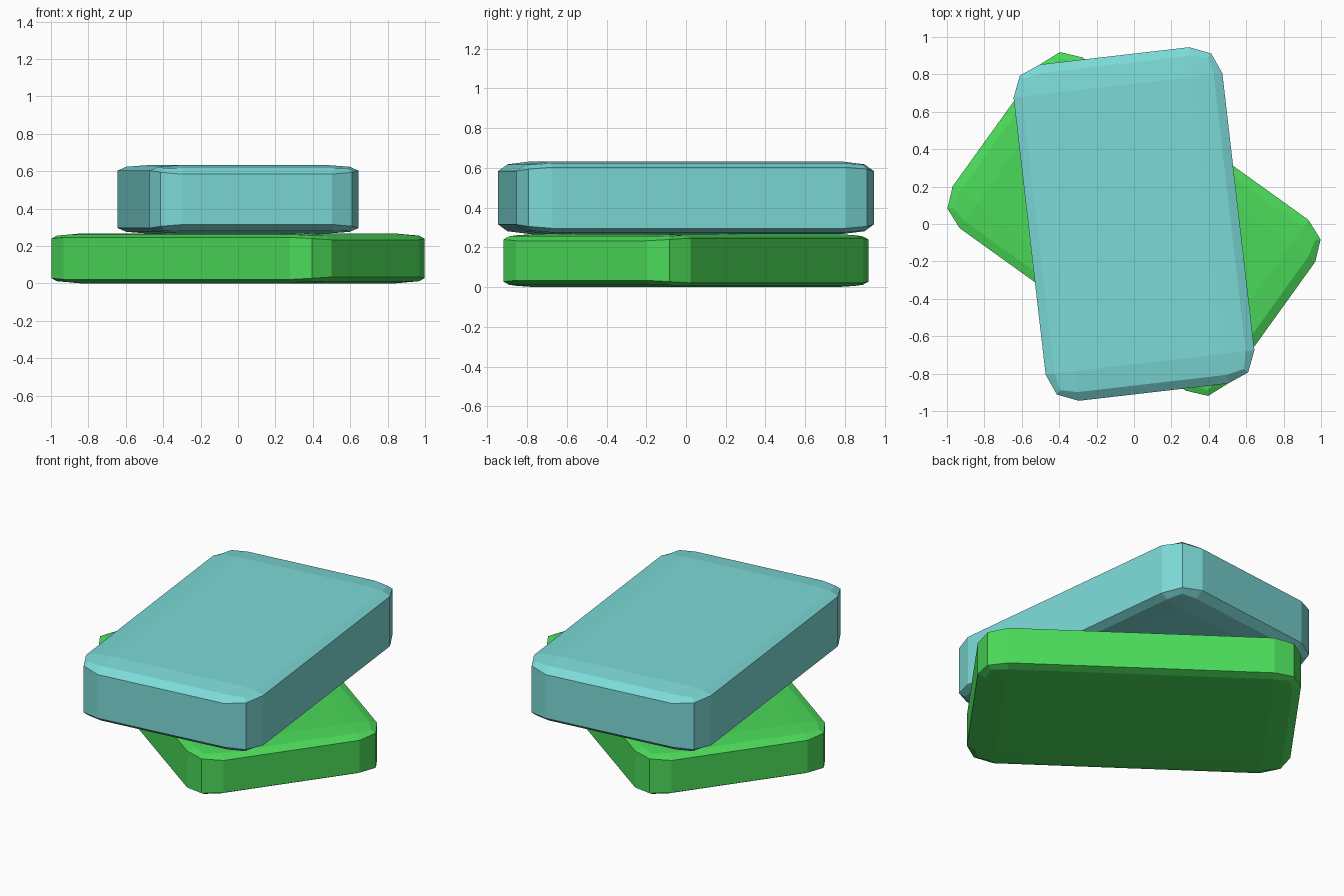
import bpy, bmesh
from math import radians, sin, cos

if "Cube" in bpy.data.objects:
    bpy.data.objects.remove(bpy.data.objects["Cube"])

R = 0.16                     # corner radius seen from above
S45 = 1 - 0.7071             # inset share of a 45 degree point on an arc
S111 = 1 - 0.5774            # inset share at the centre of a rounded corner


def slab(name, z0, z1, angle, end_drop, side_drop, color, hx=0.905, hy=0.562):
    """Pillow-edged slab: long axis along local x, two-step rounding on every edge."""
    bm = bmesh.new()
    zc, hz = (z0 + z1) / 2, (z1 - z0) / 2
    a = radians(angle)
    mid_drop = (end_drop + side_drop) / 2
    # points of one corner: (inset x, inset y, drop from the top)
    corner = {
        "E": (0, R, end_drop), "M": (R * S45, R * S45, mid_drop), "L": (R, 0, side_drop),
        "e": (R * S45, R, end_drop * S45), "c": (R * S111, R * S111, mid_drop * S111),
        "l": (R, R * S45, side_drop * S45), "t": (R, R, 0),
    }
    v = {}
    for sx in (-1, 1):
        for sy in (-1, 1):
            for sz in (-1, 1):
                for k, (ix, iy, d) in corner.items():
                    x, y = sx * (hx - ix), sy * (hy - iy)
                    v[k, sx, sy, sz] = bm.verts.new((
                        x * cos(a) - y * sin(a), x * sin(a) + y * cos(a), zc + sz * (hz - d)))

    def face(*keys):
        bm.faces.new([v[k] for k in keys])

    for s in (-1, 1):
        # flat top or bottom
        face(("t", -1, -1, s), ("t", 1, -1, s), ("t", 1, 1, s), ("t", -1, 1, s))
        # end wall and long wall
        face(("E", s, -1, -1), ("E", s, 1, -1), ("E", s, 1, 1), ("E", s, -1, 1))
        face(("L", -1, s, -1), ("L", 1, s, -1), ("L", 1, s, 1), ("L", -1, s, 1))
        for q in (-1, 1):
            # rounded strips along the ends and the long sides
            for lo, hi in (("E", "e"), ("e", "t")):
                face((lo, s, -1, q), (lo, s, 1, q), (hi, s, 1, q), (hi, s, -1, q))
            for lo, hi in (("L", "l"), ("l", "t")):
                face((lo, -1, s, q), (lo, 1, s, q), (hi, 1, s, q), (hi, -1, s, q))
            # upright corner walls
            for p, r in (("E", "M"), ("M", "L")):
                face((p, s, q, -1), (r, s, q, -1), (r, s, q, 1), (p, s, q, 1))
            # rounded corner patches
            for z in (-1, 1):
                for patch in ("EMce", "MLlc", "ectl"[:2] + "lt"):
                    face(*[(k, s, q, z) for k in patch])

    bmesh.ops.recalc_face_normals(bm, faces=bm.faces)
    me = bpy.data.meshes.new(name)
    bm.to_mesh(me)
    bm.free()
    mat = bpy.data.materials.new(name + "_color")
    mat.diffuse_color = (*color, 1)
    mat.use_nodes = True
    mat.node_tree.nodes["Principled BSDF"].inputs["Base Color"].default_value = mat.diffuse_color
    me.materials.append(mat)
    ob = bpy.data.objects.new(name, me)
    bpy.context.collection.objects.link(ob)
    return ob


slab("lower_slab", 0.0, 0.267, -35.7, 0.034, 0.021, (0.07, 0.70, 0.10))
slab("upper_slab", 0.267, 0.632, 96.6, 0.048, 0.029, (0.20, 0.70, 0.68))
